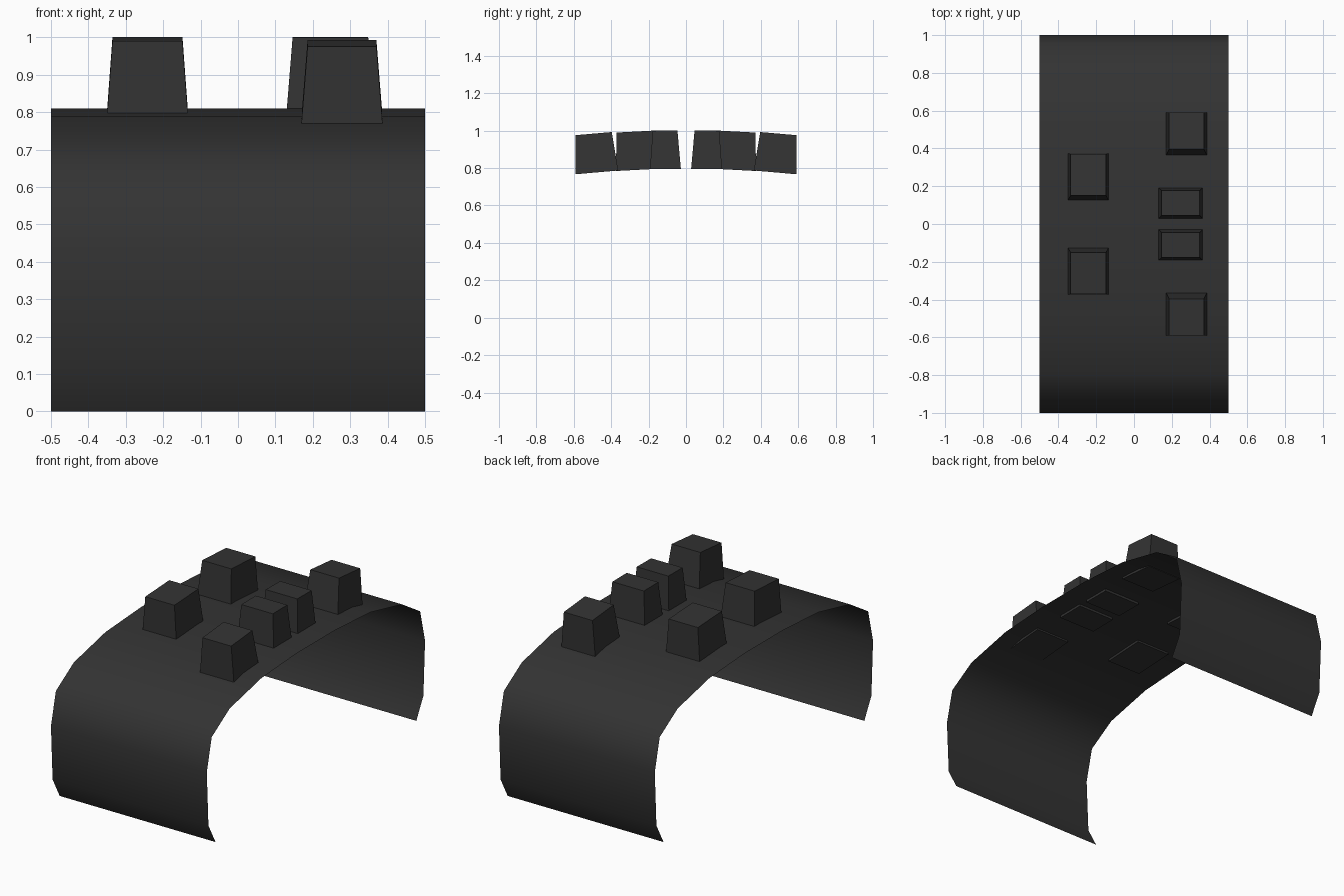
import bpy, bmesh, math
from mathutils import Matrix

if "Cube" in bpy.data.objects:
    bpy.data.objects.remove(bpy.data.objects["Cube"])

charcoal = bpy.data.materials.new("charcoal")
charcoal.diffuse_color = (0.033, 0.033, 0.033, 1)
charcoal.use_nodes = True
charcoal.node_tree.nodes["Principled BSDF"].inputs["Base Color"].default_value = charcoal.diffuse_color


def make_object(name, bm):
    mesh = bpy.data.meshes.new(name)
    bm.to_mesh(mesh)
    bm.free()
    mesh.materials.append(charcoal)
    obj = bpy.data.objects.new(name, mesh)
    bpy.context.collection.objects.link(obj)
    return obj


# Curved band: a half profile mirrored front to back, swept along x as a thin sheet
half = [(-0.92, 0), (-0.985, 0.12), (-1.0, 0.435), (-0.955, 0.622),
        (-0.79, 0.725), (-0.5, 0.79), (-0.18, 0.81)]
profile = half + [(-y, z) for y, z in reversed(half)]
bm = bmesh.new()
rows = [[bm.verts.new((x, y, z)) for x in (-0.5, 0.5)] for y, z in profile]
for a, b in zip(rows, rows[1:]):
    face = bm.faces.new((a[0], a[1], b[1], b[0]))
    face.smooth = True
make_object("curved_band", bm)


# Tapered block, tilted to follow the band
def block(name, x, y, z, width, depth, height, tilt, taper=0.033):
    bm = bmesh.new()
    bmesh.ops.create_cube(bm, size=1)
    for v in bm.verts:
        top = v.co.z > 0
        v.co.x *= width - taper * top
        v.co.y *= depth - taper * top
        v.co.z = height * top
    bm.transform(Matrix.Translation((x, y, z)) @ Matrix.Rotation(math.radians(tilt), 4, 'X'))
    make_object(name, bm)


# Three block pairs, mirrored front to back
for label, s in (("front", -1), ("back", 1)):
    block(label + "_inner_block", 0.247, s * 0.11, 0.795, 0.235, 0.165, 0.205, -s * 0.5)
    block(label + "_left_block", -0.242, s * 0.25, 0.791, 0.217, 0.25, 0.205, -s * 3, 0.03)
    block(label + "_outer_block", 0.278, s * 0.476, 0.777, 0.217, 0.228, 0.208, -s * 5)
